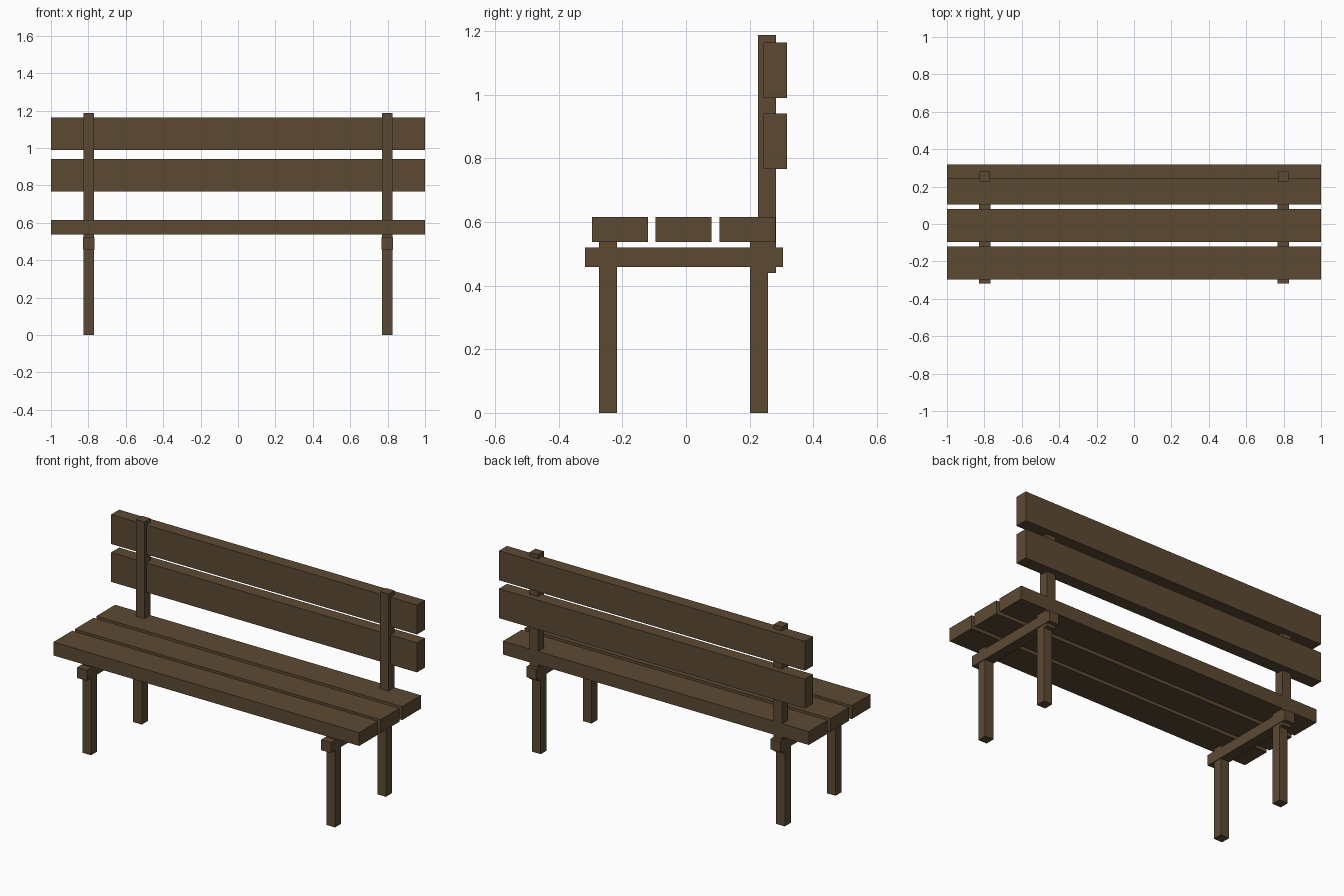
import bpy
import bmesh
from mathutils import Vector

cube = bpy.data.objects.get("Cube")
if cube:
    bpy.data.objects.remove(cube, do_unlink=True)

# Single brown timber colour
wood = bpy.data.materials.new("brown_wood")
wood.use_nodes = True
color = (0.107, 0.067, 0.034, 1)
wood.diffuse_color = color
bsdf = next(n for n in wood.node_tree.nodes if n.type == 'BSDF_PRINCIPLED')
bsdf.inputs["Base Color"].default_value = color


def plank(name, x, y, z):
    """Box timber spanning the given (min, max) ranges."""
    lo, hi = (Vector(c) for c in zip(x, y, z))
    bm = bmesh.new()
    bmesh.ops.create_cube(bm, size=1)
    bmesh.ops.scale(bm, vec=hi - lo, verts=bm.verts)
    mesh = bpy.data.meshes.new(name)
    bm.to_mesh(mesh)
    bm.free()
    mesh.materials.append(wood)
    obj = bpy.data.objects.new(name, mesh)
    obj.location = (lo + hi) / 2
    bpy.context.collection.objects.link(obj)


FULL = (-1, 1)

# Seat boards
for name, y in (("front", -0.296), ("middle", -0.096), ("rear", 0.105)):
    plank(f"seat_board_{name}", FULL, (y, y + 0.176), (0.537, 0.616))

# Backrest boards
for name, z in (("lower", 0.766), ("upper", 0.99)):
    plank(f"back_board_{name}", FULL, (0.243, 0.318), (z, z + 0.174))

# Frame on each side: two legs, a cross beam and a backrest post
for side, cx in (("left", 0.798), ("right", -0.798)):
    thin = (cx - 0.028, cx + 0.028)
    wide = (cx - 0.032, cx + 0.032)
    plank(f"front_leg_{side}", thin, (-0.273, -0.217), (0, 0.54))
    plank(f"back_leg_{side}", thin, (0.201, 0.257), (0, 0.54))
    plank(f"cross_beam_{side}", wide, (-0.318, 0.305), (0.458, 0.52))
    plank(f"back_post_{side}", thin, (0.226, 0.282), (0.44, 1.188))
